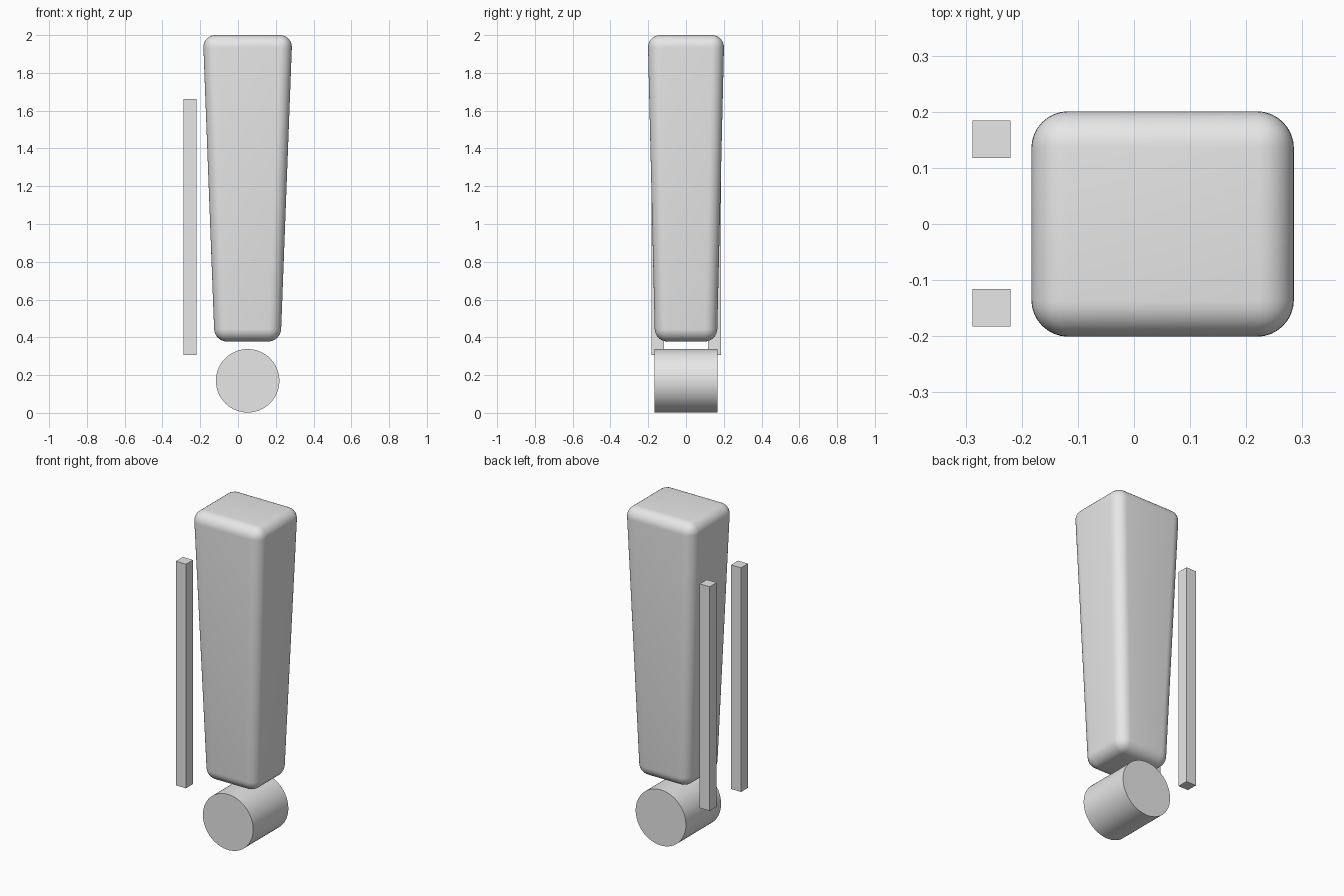
import bpy, bmesh, math

cube = bpy.data.objects.get("Cube")
if cube:
    bpy.data.objects.remove(cube, do_unlink=True)

GREY = (0.8, 0.8, 0.8, 1)
grey = bpy.data.materials.new("light_grey")
grey.use_nodes = True
grey.diffuse_color = GREY
grey.node_tree.nodes["Principled BSDF"].inputs["Base Color"].default_value = GREY


def finish(obj, name):
    obj.name = obj.data.name = name
    obj.data.materials.clear()
    obj.data.materials.append(grey)
    return obj


def box(name, centre, size):
    bpy.ops.mesh.primitive_cube_add(size=1, location=centre)
    obj = bpy.context.object
    obj.scale = size
    bpy.ops.object.transform_apply(location=False, rotation=False, scale=True)
    return finish(obj, name)


# Tapered body, wide at the top, with rounded edges
body = box("tapered_body", (0.051, 0, 1.189), (0.473, 0.405, 1.622))
for v in body.data.vertices:
    if v.co.z < 0:
        v.co.x *= 0.74
        v.co.y *= 0.81
bevel = body.modifiers.new("rounded_edges", "BEVEL")
bevel.width = 0.066
bevel.segments = 8
bpy.ops.object.shade_smooth()

# Round foot lying front to back
bpy.ops.mesh.primitive_cylinder_add(
    vertices=96, radius=0.168, depth=0.336,
    location=(0.051, 0, 0.17), rotation=(math.pi / 2, 0, 0))
finish(bpy.context.object, "round_foot")
bpy.ops.object.shade_smooth_by_angle(angle=math.radians(30))

# Pair of upright side bars
for side, y in (("front", -0.149), ("back", 0.151)):
    box(side + "_side_bar", (-0.254, y, 0.985), (0.067, 0.067, 1.355))
